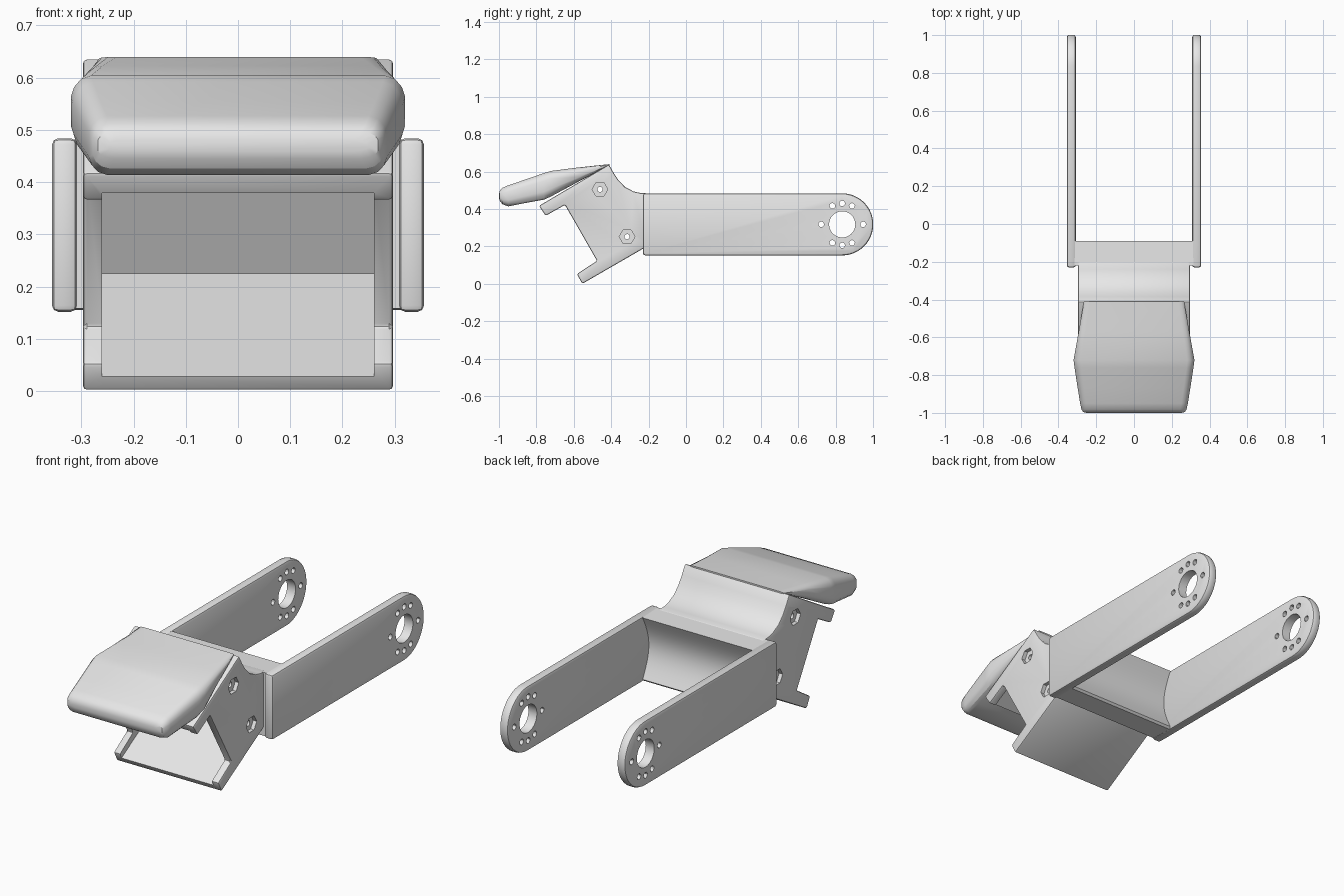
import bpy, bmesh, math
from mathutils import Matrix, Vector

cube = bpy.data.objects.get("Cube")
if cube:
    bpy.data.objects.remove(cube, do_unlink=True)

grey = bpy.data.materials.new("light_grey")
grey.use_nodes = True
grey.diffuse_color = (0.8, 0.8, 0.8, 1)
grey.node_tree.nodes["Principled BSDF"].inputs["Base Color"].default_value = (0.8, 0.8, 0.8, 1)


def add_prism(bm, profile, x0, x1):
    """Extrude a (y, z) outline from x0 to x1."""
    base = bm.faces.new([bm.verts.new((x0, y, z)) for y, z in profile])
    new = bmesh.ops.extrude_face_region(bm, geom=[base])["geom"]
    moved = [v for v in new if isinstance(v, bmesh.types.BMVert)]
    bmesh.ops.translate(bm, verts=moved, vec=(x1 - x0, 0, 0))


def add_rod(bm, y, z, radius, x0, x1, sides):
    add_prism(bm, arc(y, z, radius, 0, 2 * math.pi * (1 - 1 / sides), sides), x0, x1)


def arc(y, z, radius, start, end, count):
    step = (end - start) / (count - 1)
    return [(y + radius * math.cos(start + i * step),
             z + radius * math.sin(start + i * step)) for i in range(count)]


def make_object(name, bm):
    bmesh.ops.recalc_face_normals(bm, faces=bm.faces[:])
    mesh = bpy.data.meshes.new(name)
    bm.to_mesh(mesh)
    bm.free()
    mesh.materials.append(grey)
    obj = bpy.data.objects.new(name, mesh)
    bpy.context.collection.objects.link(obj)
    return obj


def activate(obj):
    bpy.ops.object.select_all(action='DESELECT')
    obj.select_set(True)
    bpy.context.view_layer.objects.active = obj


def bevel(obj, width, segments=2):
    mod = obj.modifiers.new("soft_edges", 'BEVEL')
    mod.width, mod.segments = width, segments
    mod.limit_method, mod.angle_limit = 'ANGLE', math.radians(40)
    activate(obj)
    bpy.ops.object.modifier_apply(modifier=mod.name)


def cut(obj, cutter):
    cutter.hide_render = True
    mod = obj.modifiers.new("cut", 'BOOLEAN')
    mod.operation, mod.solver, mod.object = 'DIFFERENCE', 'EXACT', cutter
    activate(obj)
    bpy.ops.object.modifier_apply(modifier=mod.name)
    bpy.data.objects.remove(cutter, do_unlink=True)


def smooth(obj):
    activate(obj)
    bpy.ops.object.shade_smooth_by_angle(angle=math.radians(30))


# Arms: long plates with a round end, a shaft hole and a ring of screw holes
pivot_y, pivot_z, end_radius = 0.835, 0.318, 0.166
arm_outline = [(-0.23, pivot_z + end_radius), (-0.23, pivot_z - end_radius)]
arm_outline += arc(pivot_y, pivot_z, end_radius, -math.pi / 2, math.pi / 2, 25)
for name, side in (("left_arm", 1), ("right_arm", -1)):
    bm = bmesh.new()
    add_prism(bm, arm_outline, side * 0.308, side * 0.356)
    arm = make_object(name, bm)
    bevel(arm, 0.012)
    bm = bmesh.new()
    add_rod(bm, pivot_y, pivot_z, 0.07, side * 0.25, side * 0.4, 32)
    for angle in (0, 62, 90, 118, 180, 242, 270, 298):
        a = math.radians(angle)
        add_rod(bm, pivot_y + 0.112 * math.cos(a), pivot_z + 0.112 * math.sin(a),
                0.015, side * 0.25, side * 0.4, 12)
    cut(arm, make_object("arm_cutter", bm))
    smooth(arm)

# Crossbar: joins the arms, hollowed along its back
bm = bmesh.new()
hollow = [(-0.09 - 0.05 * math.sin(math.pi * i / 12), 0.165 + 0.315 * i / 12) for i in range(13)]
add_prism(bm, [(-0.22, 0.482), (-0.22, 0.158), (-0.1, 0.155)] + hollow, -0.315, 0.315)
smooth(make_object("crossbar", bm))

# Housing: tilted box, open at the front, with a saddle-shaped back
housing_outline = [
    (-0.20, 0.205), (-0.555, 0.0), (-0.583, 0.053), (-0.476, 0.123),
    (-0.647, 0.422), (-0.75, 0.364), (-0.786, 0.417), (-0.412, 0.638),
    (-0.385, 0.59), (-0.36, 0.553), (-0.325, 0.517), (-0.28, 0.494),
    (-0.24, 0.485), (-0.20, 0.484)]
bm = bmesh.new()
add_prism(bm, housing_outline, -0.297, 0.297)
housing = make_object("housing", bm)
bevel(housing, 0.008)
bm = bmesh.new()
add_prism(bm, [(-0.23, 0.225), (-0.43, 0.571), (-0.9, 0.299), (-0.65, -0.018)], -0.26, 0.26)
cut(housing, make_object("cavity_cutter", bm))

# Bolt seats: hexagonal recesses with a bore through each side wall
bolts = [(-0.46, 0.505), (-0.315, 0.252)]
for sides, radius, inner in ((6, 0.042, 0.277), (16, 0.014, 0.2)):
    bm = bmesh.new()
    for y, z in bolts:
        for side in (-1, 1):
            add_rod(bm, y, z, radius, side * inner, side * 0.33, sides)
    cut(housing, make_object("bolt_cutter", bm))
smooth(housing)

# Pad: rounded cross-sections lofted from back to nose (y, half width, top, bottom)
stations = [
    (-0.41, 0.265, 0.64, 0.632), (-0.57, 0.293, 0.623, 0.549),
    (-0.72, 0.32, 0.604, 0.468), (-0.76, 0.315, 0.592, 0.45),
    (-0.87, 0.298, 0.554, 0.43), (-0.95, 0.285, 0.527, 0.414),
    (-0.982, 0.278, 0.513, 0.426), (-0.996, 0.268, 0.497, 0.445),
    (-1.0, 0.25, 0.48, 0.46)]
quarter = [(1.0, 0.2), (0.98, 0.34), (0.94, 0.45), (0.88, 0.5)]
section = quarter + [(-x, z) for x, z in reversed(quarter)]
section += [(-x, -z) for x, z in section]
bm = bmesh.new()
rings = []
for y, width, top, bottom in stations:
    middle, height = (top + bottom) / 2, top - bottom
    rings.append([bm.verts.new((x * width, y, middle + z * height)) for x, z in section])
for a, b in zip(rings, rings[1:]):
    for i in range(len(section)):
        j = (i + 1) % len(section)
        bm.faces.new((a[i], a[j], b[j], b[i]))
bm.faces.new(rings[0])
bm.faces.new(rings[-1])
smooth(make_object("top_pad", bm))
